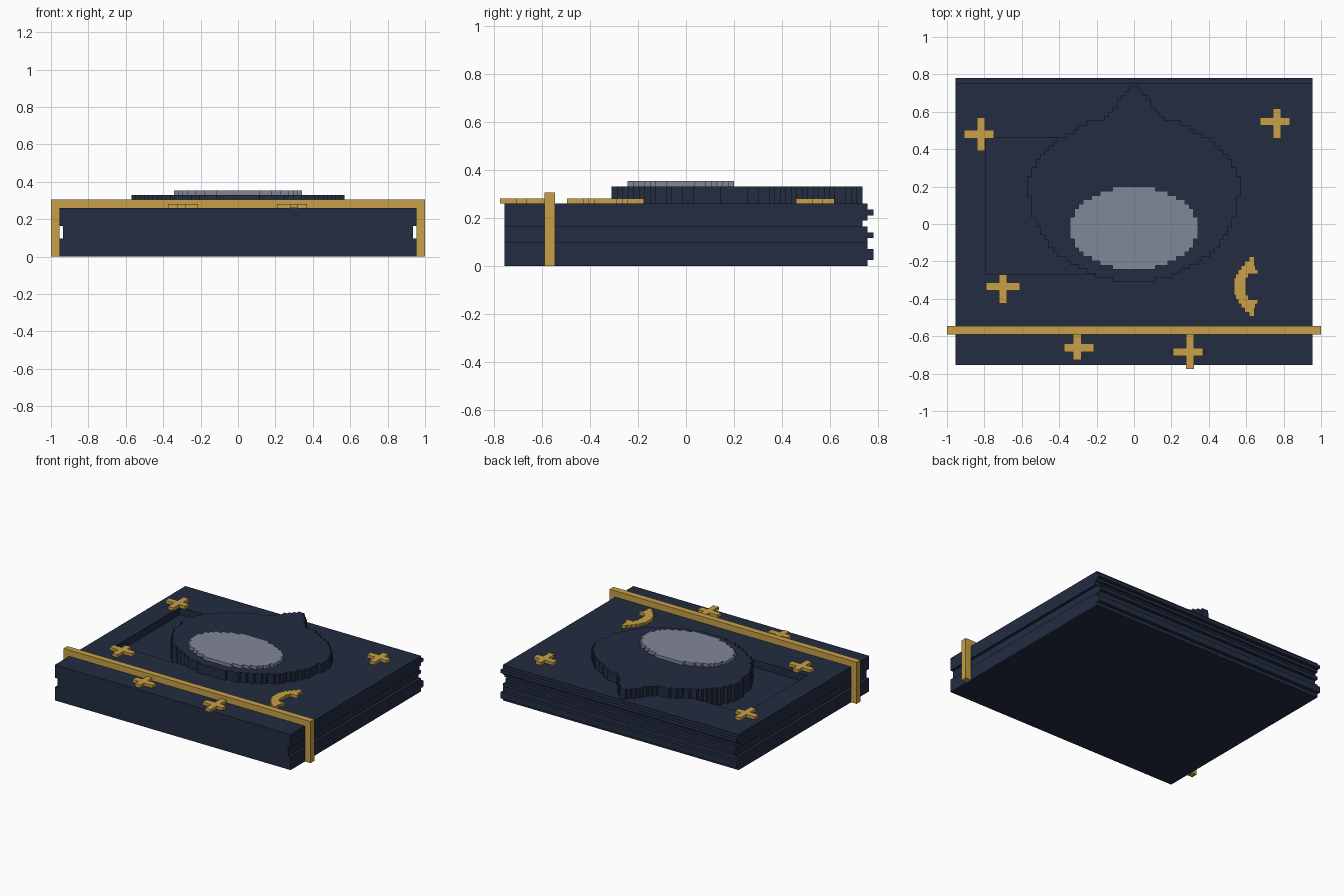
import bpy, bmesh, math

if "Cube" in bpy.data.objects:
    bpy.data.objects.remove(bpy.data.objects["Cube"], do_unlink=True)

STEP = 0.0228   # size of one stair step in the pixelated outlines
TOP = 0.26      # height of the cover


def material(name, rgb):
    m = bpy.data.materials.new(name)
    m.use_nodes = True
    m.diffuse_color = (*rgb, 1)
    m.node_tree.nodes["Principled BSDF"].inputs["Base Color"].default_value = (*rgb, 1)
    return m


NAVY = material("navy leather", (0.016, 0.025, 0.052))
GOLD = material("gold", (0.58, 0.35, 0.065))
GREY = material("grey stone", (0.22, 0.245, 0.31))


def prism(name, outline, z0, z1, mat):
    """Extrude a flat outline from z0 up to z1."""
    bm = bmesh.new()
    face = bm.faces.new([bm.verts.new((x, y, z0)) for x, y in outline])
    out = bmesh.ops.extrude_face_region(bm, geom=[face])
    for v in out["geom"]:
        if isinstance(v, bmesh.types.BMVert):
            v.co.z = z1
    bmesh.ops.recalc_face_normals(bm, faces=bm.faces)
    mesh = bpy.data.meshes.new(name)
    bm.to_mesh(mesh)
    bm.free()
    mesh.materials.append(mat)
    obj = bpy.data.objects.new(name, mesh)
    bpy.context.collection.objects.link(obj)
    return obj


def box(name, x0, x1, y0, y1, z0, z1, mat):
    return prism(name, [(x0, y0), (x1, y0), (x1, y1), (x0, y1)], z0, z1, mat)


def stair_outline(y0, y1, span):
    """Stepped outline from rows; span(y) gives the left and right x of a row."""
    n = round((y1 - y0) / STEP)
    h = (y1 - y0) / n
    left, right = [], []
    for i in range(n):
        a, b = span(y0 + (i + 0.5) * h)
        for y in (y0 + i * h, y0 + (i + 1) * h):
            left.append((a, y))
            right.append((b, y))
    pts = []
    for p in right + left[::-1]:
        if not pts or math.dist(p, pts[-1]) > 1e-5:
            pts.append(p)
    return pts


def snap(v):
    return max(1, round(v / STEP)) * STEP


def lerp(table, y):
    for (ya, a), (yb, b) in zip(table, table[1:]):
        if y <= yb:
            return a + (b - a) * max(0, y - ya) / (yb - ya)
    return table[-1][1]


# Stacked book slabs, the middle one narrower
box("bottom_cover", -0.955, 0.955, -0.755, 0.755, 0, 0.097, NAVY)
box("page_block", -0.935, 0.935, -0.755, 0.755, 0.097, 0.165, NAVY)
box("cover_hinge_layer", -0.955, 0.955, -0.755, 0.735, 0.165, 0.19, NAVY)
cover = box("top_cover", -0.955, 0.955, -0.755, 0.755, 0.19, TOP, NAVY)

# Sunken panel in the top cover
cutter = box("panel_cutter", -0.795, 0.0, -0.27, 0.46, 0.205, 0.4, NAVY)
cutter.hide_render = True
mod = cover.modifiers.new("panel", "BOOLEAN")
mod.operation = "DIFFERENCE"
mod.solver = "EXACT"
mod.object = cutter
bpy.context.view_layer.objects.active = cover
bpy.ops.object.modifier_apply(modifier=mod.name)
bpy.data.objects.remove(cutter, do_unlink=True)

# Ridges along the spine at the back
for i, (z0, z1, w) in enumerate([(0.025, 0.07, 0.955), (0.117, 0.14, 0.935), (0.21, 0.235, 0.955)]):
    box(f"spine_ridge_{i + 1}", -w, w, 0.755, 0.78, z0, z1, NAVY)

# Raised pointed medallion with an oval stone
shoulder = [(0.18, 0.56), (0.26, 0.56), (0.34, 0.52), (0.45, 0.42), (0.49, 0.34),
            (0.545, 0.24), (0.56, 0.17), (0.73, 0.01)]


def medallion_span(y):
    if y < 0.18:
        w = 0.56 * math.sqrt(1 - ((y - 0.18) / 0.49) ** 2)
    else:
        w = lerp(shoulder, y)
    return -snap(w), snap(w)


def stone_span(y):
    w = snap(0.345 * math.sqrt(1 - ((y + 0.022) / 0.222) ** 2))
    return -w, w


prism("medallion", stair_outline(-0.31, 0.735, medallion_span), 0.205, 0.33, NAVY)
prism("oval_stone", stair_outline(-0.244, 0.2, stone_span), 0.33, 0.353, GREY)

# Gold strap over the cover with a leg on each side
strap = [(-1, 0), (-0.955, 0), (-0.955, TOP), (0.955, TOP), (0.955, 0), (1, 0), (1, 0.305), (-1, 0.305)]
band = prism("strap", strap, 0.545, 0.59, GOLD)
band.rotation_euler.x = math.pi / 2

# Gold plus-shaped stars: centre x, centre y, arms left, right, down, up
stars = [(-0.818, 0.48, 0.09, 0.07, 0.09, 0.09), (0.765, 0.548, 0.09, 0.07, 0.09, 0.07),
         (-0.70, -0.334, 0.09, 0.09, 0.09, 0.065), (-0.304, -0.662, 0.07, 0.09, 0.066, 0.072),
         (0.299, -0.685, 0.09, 0.07, 0.09, 0.095)]
A = 0.022
for i, (x, y, l, r, d, u) in enumerate(stars):
    plus = [(-l, -A), (-A, -A), (-A, -d), (A, -d), (A, -A), (r, -A),
            (r, A), (A, A), (A, u), (-A, u), (-A, A), (-l, A)]
    prism(f"star_{i + 1}", [(x + px, y + py) for px, py in plus], TOP, 0.281, GOLD)

# Gold crescent, mirrored about its middle
outer = [(0, 0.535), (0.04, 0.535), (0.09, 0.56), (0.13, 0.595), (0.16, 0.625)]
inner = [(0, 0.60), (0.04, 0.60), (0.07, 0.62), (0.078, 0.665), (0.11, 0.645), (0.16, 0.645)]


def crescent_span(y):
    d = abs(y + 0.335)
    return lerp(outer, d), lerp(inner, d)


prism("crescent", stair_outline(-0.495, -0.175, crescent_span), TOP, 0.281, GOLD)
